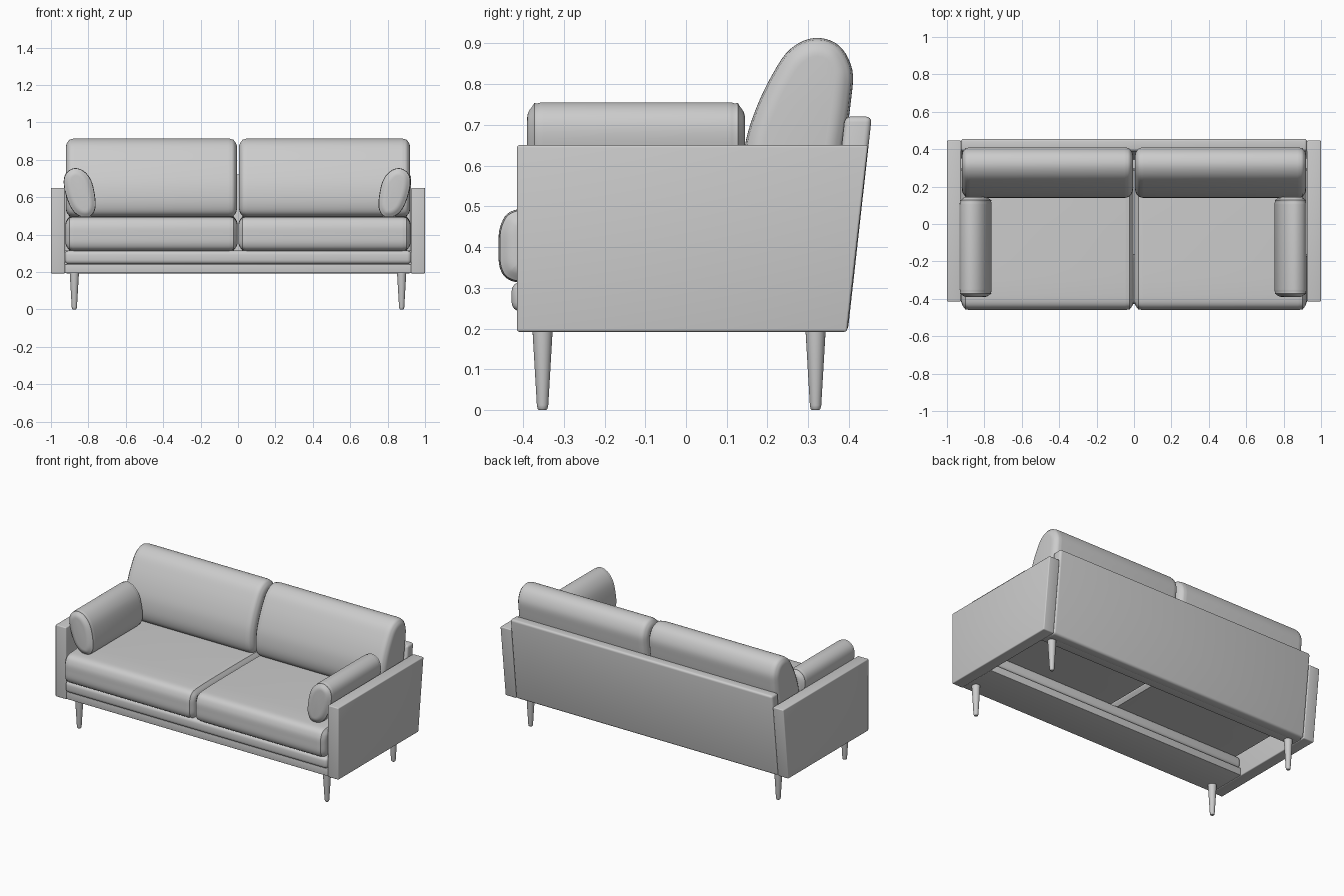
import bpy, bmesh, math
from mathutils import Vector

if "Cube" in bpy.data.objects:
    bpy.data.objects.remove(bpy.data.objects["Cube"])


def finish(name, bm, angle=40):
    bmesh.ops.recalc_face_normals(bm, faces=bm.faces)
    mesh = bpy.data.meshes.new(name)
    bm.to_mesh(mesh)
    bm.free()
    ob = bpy.data.objects.new(name, mesh)
    bpy.context.collection.objects.link(ob)
    bpy.ops.object.select_all(action='DESELECT')
    ob.select_set(True)
    bpy.context.view_layer.objects.active = ob
    bpy.ops.object.shade_smooth_by_angle(angle=math.radians(angle))
    return ob


def place(axis, t, p):
    return (t, p[0], p[1]) if axis == 'X' else (p[0], t, p[1])


def loft(bm, rings):
    rows = [[bm.verts.new(c) for c in ring] for ring in rings]
    n = len(rows[0])
    for r0, r1 in zip(rows, rows[1:]):
        for i in range(n):
            j = (i + 1) % n
            bm.faces.new((r0[i], r0[j], r1[j], r1[i]))
    bm.faces.new(rows[0])
    bm.faces.new(rows[-1][::-1])


def prism(name, profile, a, b, bevel):
    """Extrude a side profile (y, z) along x and round its edges."""
    bm = bmesh.new()
    loft(bm, [[place('X', t, p) for p in profile] for t in (a, b)])
    bmesh.ops.bevel(bm, geom=bm.edges[:], offset=bevel, segments=4,
                    profile=0.5, affect='EDGES', clamp_overlap=True)
    return finish(name, bm)


def smooth_loop(pts, steps=5):
    """Closed Catmull-Rom curve through the points."""
    pts = [Vector(p) for p in pts]
    n, out = len(pts), []
    for i in range(n):
        p0, p1, p2, p3 = (pts[(i + k - 1) % n] for k in range(4))
        for s in range(steps):
            t = s / steps
            out.append(0.5 * (2 * p1 + (p2 - p0) * t
                       + (2 * p0 - 5 * p1 + 4 * p2 - p3) * t * t
                       + (3 * p1 - p0 - 3 * p2 + p3) * t ** 3))
    return out


def pillow(name, profile, axis, a, b, r, seam=0.004):
    """Soft profile swept from a to b, with rounded, piped ends."""
    loop = smooth_loop(profile)
    n = len(loop)
    area = sum(loop[i].cross(loop[(i + 1) % n]) for i in range(n))
    sign = 1 if area > 0 else -1
    inward = []
    for i in range(n):
        d = (loop[(i + 1) % n] - loop[i - 1]).normalized()
        inward.append(Vector((-d.y, d.x)) * sign)
    # distance from the end, inset of the outline
    steps = []
    for k in range(9):
        q = k / 8 * math.pi / 2
        bump = seam if k == 5 else 0
        steps.append((r * (1 - math.cos(q)), r * (1 - math.sin(q)) - bump))
    sections = [(a + d, s) for d, s in steps] + [(b - d, s) for d, s in steps[::-1]]
    bm = bmesh.new()
    loft(bm, [[place(axis, t, p + m * s) for p, m in zip(loop, inward)]
              for t, s in sections])
    return finish(name, bm, 50)


# Side profiles of the cushions
SEAT = [(-0.435, 0.32), (-0.457, 0.35), (-0.46, 0.40), (-0.456, 0.45),
        (-0.43, 0.487), (-0.36, 0.497), (-0.2, 0.5), (0.1, 0.5), (0.27, 0.495),
        (0.325, 0.47), (0.335, 0.40), (0.325, 0.34), (0.28, 0.315),
        (0.1, 0.312), (-0.2, 0.312), (-0.38, 0.312)]
BACK = [(0.145, 0.65), (0.17, 0.735), (0.21, 0.82), (0.255, 0.885),
        (0.315, 0.913), (0.375, 0.895), (0.408, 0.835), (0.405, 0.76),
        (0.39, 0.66), (0.37, 0.56), (0.33, 0.505), (0.25, 0.492),
        (0.17, 0.505), (0.142, 0.56)]
BOLSTER = [(0.932, 0.68), (0.918, 0.73), (0.875, 0.755), (0.825, 0.74),
           (0.785, 0.69), (0.765, 0.61), (0.763, 0.54), (0.79, 0.497),
           (0.84, 0.495), (0.885, 0.53), (0.917, 0.60)]

# Frame: side arms with a slanted rear edge
ARM = [(-0.415, 0.192), (0.395, 0.192), (0.447, 0.65), (-0.415, 0.65)]
prism("right_arm", ARM, 0.925, 1.0, 0.006)
prism("left_arm", ARM, -1.0, -0.925, 0.006)

# Leaning back panel
prism("back_panel", [(0.332, 0.192), (0.397, 0.192), (0.456, 0.72), (0.390, 0.72)],
      -0.925, 0.925, 0.014)


def rail(name, y0, y1, z0, z1, bevel):
    prism(name, [(y0, z0), (y1, z0), (y1, z1), (y0, z1)], -0.927, 0.927, bevel)


# Rails that carry the cushions, open in the middle underneath
rail("front_lower_rail", -0.412, -0.16, 0.194, 0.242, 0.004)
rail("front_padded_rail", -0.428, -0.16, 0.242, 0.314, 0.022)
rail("back_rail", 0.285, 0.37, 0.194, 0.314, 0.004)

# Cushions, one pair per side
for side, s in (("left", -1), ("right", 1)):
    a, b = sorted((s * 0.003, s * 0.922))
    pillow(side + "_seat_cushion", SEAT, 'X', a, b, 0.045)
    a, b = sorted((s * 0.006, s * 0.92))
    pillow(side + "_back_cushion", BACK, 'X', a, b, 0.045, 0.003)
    shift = -0.01 if s > 0 else 0.0
    pillow(side + "_arm_bolster", [(s * x + shift, z) for x, z in BOLSTER],
           'Y', -0.39, 0.145, 0.04, 0.005)

# Tapered legs
for side, x in (("left", -0.875), ("right", 0.875)):
    for end, y in (("front", -0.352), ("back", 0.318)):
        bm = bmesh.new()
        rings = [(0.009, 0.0), (0.012, 0.003), (0.014, 0.012), (0.025, 0.2)]
        loft(bm, [[(x + r * math.cos(k * math.tau / 24), y + r * math.sin(k * math.tau / 24), z)
                   for k in range(24)] for r, z in rings])
        finish(f"{end}_{side}_leg", bm)
